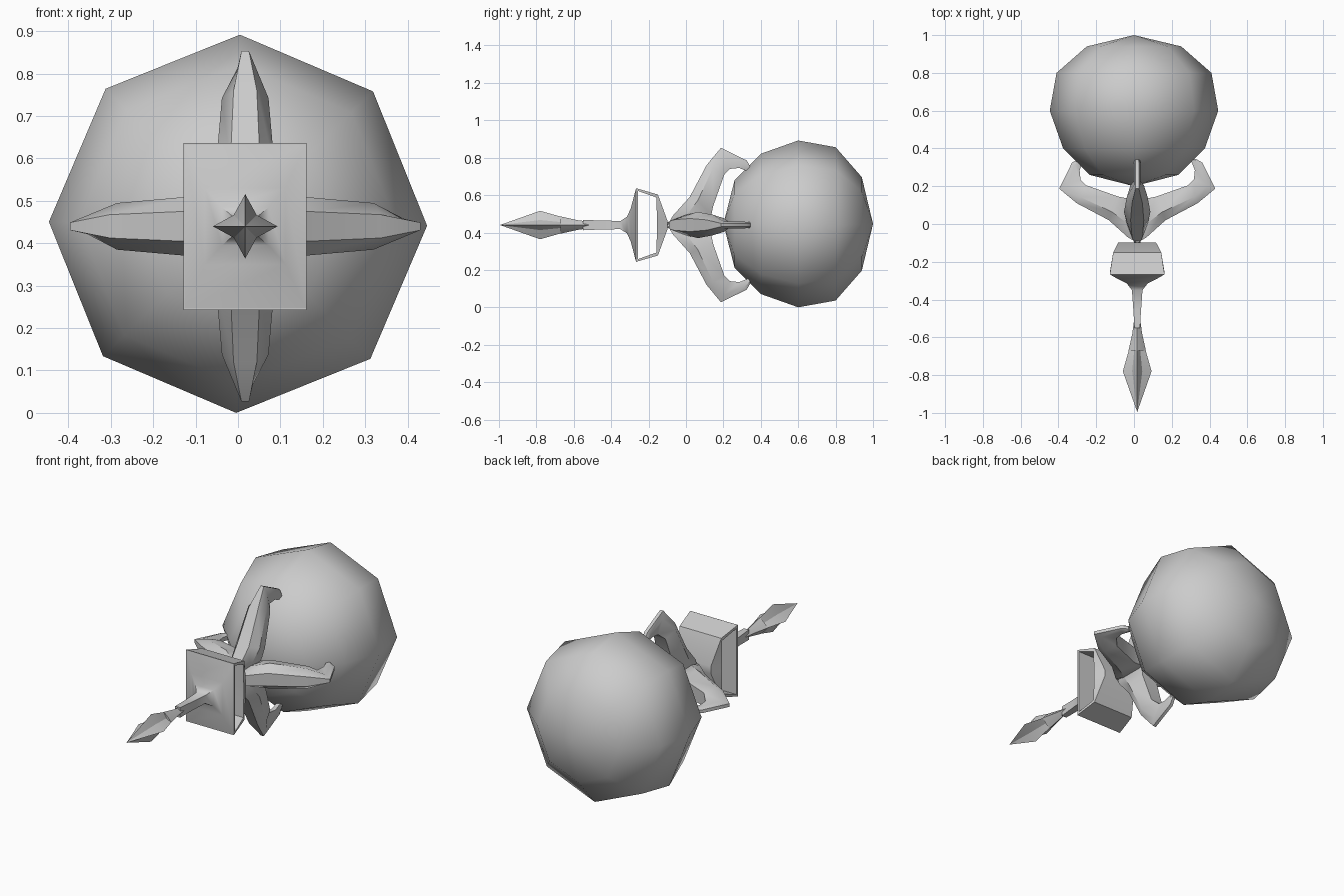
import bpy, bmesh, math

if "Cube" in bpy.data.objects:
    bpy.data.objects.remove(bpy.data.objects["Cube"])

CX, CZ = 0.017, 0.44   # long axis of the staff


def loft(name, rings, cyclic=False, caps=True, smooth=40):
    """Skin a list of equally sized vertex rings."""
    bm = bmesh.new()
    vs = [[bm.verts.new(p) for p in r] for r in rings]
    n = len(rings[0])
    last = len(vs) if cyclic else len(vs) - 1
    for i in range(last):
        a, b = vs[i], vs[(i + 1) % len(vs)]
        for j in range(n):
            k = (j + 1) % n
            bm.faces.new((a[j], a[k], b[k], b[j]))
    if caps and not cyclic:
        bm.faces.new(vs[0])
        bm.faces.new(vs[-1])
    bmesh.ops.remove_doubles(bm, verts=bm.verts, dist=0.0005)
    bmesh.ops.recalc_face_normals(bm, faces=bm.faces)
    me = bpy.data.meshes.new(name)
    bm.to_mesh(me)
    bm.free()
    ob = bpy.data.objects.new(name, me)
    bpy.context.collection.objects.link(ob)
    if smooth:
        me.shade_smooth()
        me.set_sharp_from_angle(angle=math.radians(smooth))
    return ob


def around(y, n, rx, rz=None, cx=CX, cz=CZ, turn=0.0, dent=1.0):
    """Ring around the y axis; dent pulls in every second point."""
    rz = rx if rz is None else rz
    ring = []
    for i in range(n):
        a = turn + math.tau * i / n
        d = dent if i % 2 else 1.0
        ring.append((cx + rx * d * math.cos(a), y, cz + rz * d * math.sin(a)))
    return ring


def rect(y, hx, hz):
    return [(CX + sx * hx, y, CZ + sz * hz)
            for sx, sz in ((1, 1), (-1, 1), (-1, -1), (1, -1))]


# Big eight-sided orb
orb = [(0.2, 0.0), (0.26, 0.235), (0.4, 0.375), (0.6, 0.446),
       (0.8, 0.41), (0.94, 0.25), (1.0, 0.0)]
loft("orb", [around(y, 8, r, cx=0.0, cz=0.446, turn=-0.01) for y, r in orb],
     caps=False, smooth=60)

# Four claws: outer (y, r), inner (y, r), half width
claw = [((-0.10, 0.00), (0.13, 0.00), 0.03),
        ((-0.07, 0.05), (0.135, 0.05), 0.055),
        ((0.02, 0.15), (0.145, 0.10), 0.07),
        ((0.11, 0.32), (0.205, 0.27), 0.055),
        ((0.187, 0.413), (0.235, 0.30), 0.018),
        ((0.325, 0.345), (0.285, 0.305), 0.018),
        ((0.345, 0.31), (0.335, 0.285), 0.015)]
for q in range(4):
    c, s = math.cos(q * math.pi / 2), math.sin(q * math.pi / 2)
    rings = []
    for (yo, ro), (yi, ri), w in claw:
        ym, rm = yo + (yi - yo) * 0.35, ro + (ri - ro) * 0.35
        sect = [(yo, ro, 0.5 * w), (ym, rm, w), (yi, ri, 0.65 * w),
                (yi, ri, -0.65 * w), (ym, rm, -w), (yo, ro, -0.5 * w)]
        rings.append([(CX + r * c - t * s, y, CZ + r * s + t * c)
                      for y, r, t in sect])
    loft("claw_%d" % (q + 1), rings)

# Hollow guard, open on both sides: (y, z, half width) loops
outer = [(-0.268, 0.197, 0.145), (-0.15, 0.163, 0.127), (-0.098, 0.02, 0.10)]
inner = [(-0.256, 0.182, 0.145), (-0.158, 0.147, 0.127), (-0.155, 0.02, 0.127)]


def guard_loop(prof, side):
    full = prof + [(y, -z, h) for y, z, h in reversed(prof)]
    return [(CX + side * h, y, CZ + z) for y, z, h in full]


loft("guard", [guard_loop(outer, 1), guard_loop(inner, 1),
               guard_loop(inner, -1), guard_loop(outer, -1)],
     cyclic=True, smooth=30)

# Handle flaring into the front of the guard
loft("handle", [rect(y, hx, hz) for y, hx, hz in
                [(-0.267, 0.145, 0.197), (-0.295, 0.095, 0.09),
                 (-0.315, 0.055, 0.045), (-0.35, 0.028, 0.022),
                 (-0.46, 0.02, 0.024), (-0.55, 0.015, 0.028)]])

# Collar and four-pointed star spike
loft("collar", [around(y, 8, r, dent=0.75) for y, r in
                [(-0.52, 0.018), (-0.58, 0.026), (-0.67, 0.046)]], smooth=20)
loft("spike", [around(y, 8, r, dent=0.5) for y, r in
               [(-0.52, 0.012), (-0.57, 0.024), (-0.66, 0.042),
                (-0.78, 0.076), (-0.995, 0.0)]], smooth=20)
